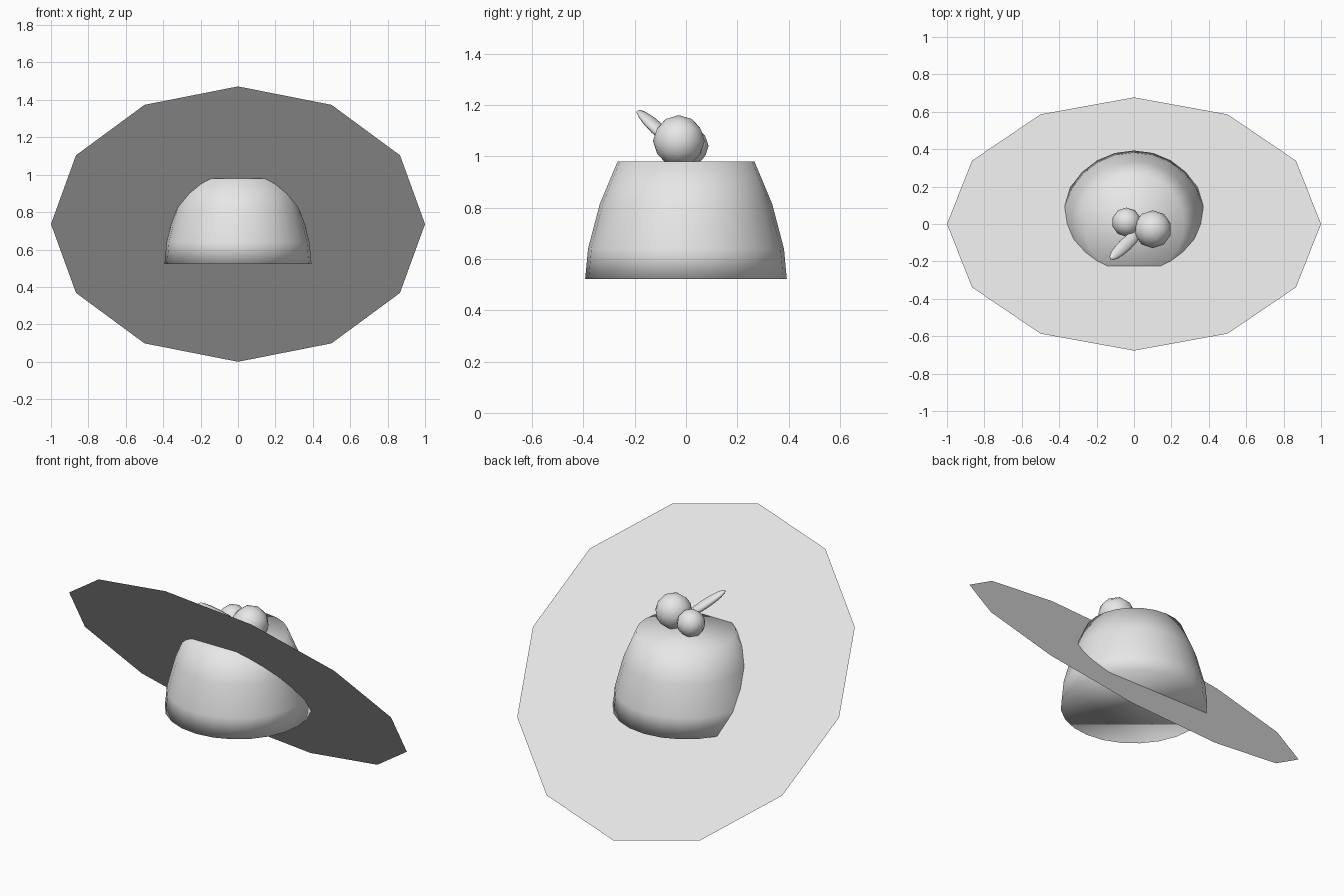
import bpy, bmesh, math
from mathutils import Matrix, Vector

cube = bpy.data.objects.get("Cube")
if cube:
    bpy.data.objects.remove(cube, do_unlink=True)

# One plain grey for the whole hat
grey = bpy.data.materials.new("light_grey")
grey.use_nodes = True
grey.diffuse_color = (0.8, 0.8, 0.8, 1)
grey.node_tree.nodes["Principled BSDF"].inputs["Base Color"].default_value = (0.8, 0.8, 0.8, 1)


def add_object(name, bm, matrix, smooth=True):
    mesh = bpy.data.meshes.new(name)
    bm.normal_update()
    bm.to_mesh(mesh)
    bm.free()
    mesh.materials.append(grey)
    for poly in mesh.polygons:
        poly.use_smooth = smooth
    obj = bpy.data.objects.new(name, mesh)
    obj.matrix_world = matrix
    bpy.context.collection.objects.link(obj)
    return obj


# Brim: flat twelve-sided sheet, tilted up at the front
bm = bmesh.new()
bmesh.ops.create_circle(bm, cap_ends=True, segments=12, radius=1.0)
# put corners on the x and y axes
turn = math.atan2(bm.verts[:][0].co.y, bm.verts[:][0].co.x)
bmesh.ops.rotate(bm, verts=bm.verts, matrix=Matrix.Rotation(-turn, 3, 'Z'))
tilt = Matrix.Rotation(-math.radians(47.4), 4, 'X')
add_object("brim", bm, Matrix.Translation((0, 0, 0.736)) @ tilt, smooth=False)

# Crown: lathed dome with flat, softly shaded caps
profile = [(0.393, 0.522), (0.382, 0.64), (0.336, 0.815), (0.267, 0.98)]
sides = 24
bm = bmesh.new()
rings = []
for r, z in profile:
    rings.append([bm.verts.new((r * math.cos(2 * math.pi * i / sides),
                                r * math.sin(2 * math.pi * i / sides), z))
                  for i in range(sides)])
for low, high in zip(rings, rings[1:]):
    for i in range(sides):
        j = (i + 1) % sides
        bm.faces.new((low[i], low[j], high[j], high[i]))
bm.faces.new(rings[0][::-1])
bm.faces.new(rings[-1])
add_object("crown", bm, Matrix.Identity(4))

# Berries on top
for name, centre, radius in (("large_berry", (0.10, -0.028, 1.06), 0.101),
                             ("small_berry", (-0.04, 0.01, 1.04), 0.078)):
    bm = bmesh.new()
    bmesh.ops.create_icosphere(bm, subdivisions=2, radius=radius)
    add_object(name, bm, Matrix.Translation(centre))

# Leaf: slim stretched ball pointing up to the front right
tip, base = Vector((-0.127, -0.188, 1.18)), Vector((0.035, -0.035, 1.035))
axis = (tip - base).normalized()
across = axis.cross(Vector((0, 0, 1))).normalized()
normal = across.cross(axis)
frame = Matrix((across, normal, axis)).transposed().to_4x4()
bm = bmesh.new()
bmesh.ops.create_uvsphere(bm, u_segments=10, v_segments=8, radius=1.0)
bmesh.ops.scale(bm, verts=bm.verts, vec=(0.037, 0.022, (tip - base).length / 2))
add_object("leaf", bm, Matrix.Translation((tip + base) / 2) @ frame)
